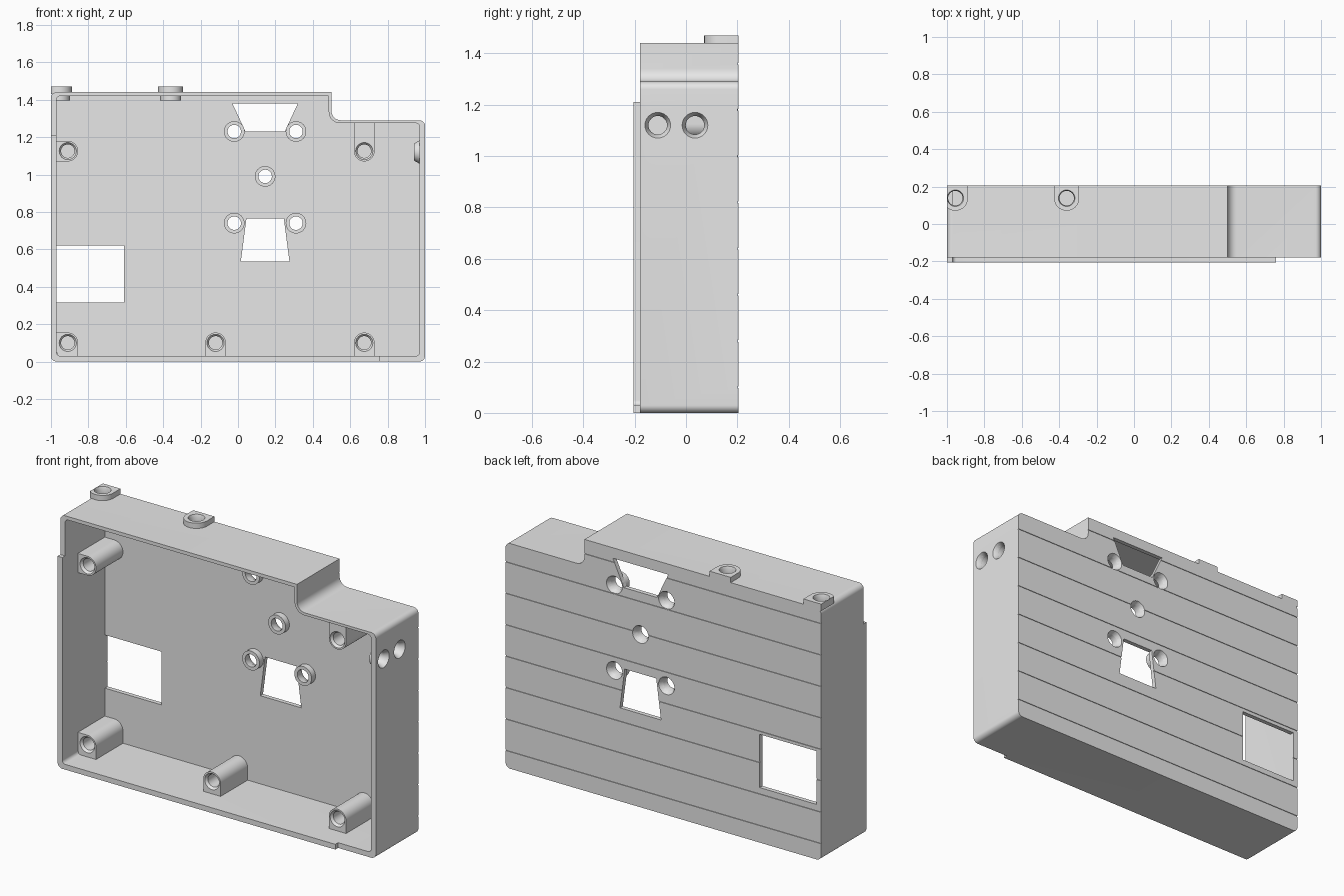
import bpy, bmesh
from math import pi, sin, cos
from mathutils import Vector

if "Cube" in bpy.data.objects:
    bpy.data.objects.remove(bpy.data.objects["Cube"], do_unlink=True)

grey = bpy.data.materials.new("light_grey")
grey.use_nodes = True
grey.diffuse_color = (0.8, 0.8, 0.8, 1)
grey.node_tree.nodes["Principled BSDF"].inputs["Base Color"].default_value = (0.8, 0.8, 0.8, 1)

BACK, INNER_BACK, FRONT, RIM = 0.205, 0.18, -0.18, -0.205
WALL = 0.03


def solid(name, rings):
    """Closed skin through a list of equal rings of points."""
    bm = bmesh.new()
    loops = [[bm.verts.new(p) for p in ring] for ring in rings]
    n = len(loops[0])
    for a, b in zip(loops, loops[1:]):
        for i in range(n):
            j = (i + 1) % n
            bm.faces.new((a[i], a[j], b[j], b[i]))
    bm.faces.new(loops[0])
    bm.faces.new(loops[-1])
    bmesh.ops.recalc_face_normals(bm, faces=bm.faces)
    mesh = bpy.data.meshes.new(name)
    bm.to_mesh(mesh)
    bm.free()
    mesh.materials.append(grey)
    obj = bpy.data.objects.new(name, mesh)
    bpy.context.collection.objects.link(obj)
    return obj


def prism(name, outline, start, end, axis="y"):
    place = (lambda u, v, t: (u, t, v)) if axis == "y" else (lambda u, v, t: (u, v, t))
    return solid(name, [[place(u, v, t) for u, v in outline] for t in (start, end)])


def box(name, x, y, z):
    return prism(name, [(x[0], z[0]), (x[1], z[0]), (x[1], z[1]), (x[0], z[1])], *y)


def lathe(name, centre, axis, profile, sides=32):
    """Turned solid; profile is (distance along axis, radius)."""
    axis, centre = Vector(axis), Vector(centre)
    u = axis.orthogonal().normalized()
    v = axis.cross(u)
    turns = [2 * pi * i / sides for i in range(sides)]
    return solid(name, [[centre + axis * t + (u * cos(a) + v * sin(a)) * r for a in turns]
                        for t, r in profile])


def rounded(corners, steps=8):
    """Right-angled outline from (u, v, corner radius)."""
    out = []
    for i, (u, v, r) in enumerate(corners):
        p = Vector((u, v))
        if r == 0:
            out.append((u, v))
            continue
        before = (Vector(corners[i - 1][:2]) - p).normalized()
        after = (Vector(corners[(i + 1) % len(corners)][:2]) - p).normalized()
        c = p + r * (before + after)
        for k in range(steps + 1):
            a = pi / 2 * k / steps
            out.append(tuple(c - r * (after * cos(a) + before * sin(a))))
    return out


def d_shape(u, v, r, toward, reach, steps=20):
    """Half circle with a straight block running toward a wall."""
    c, d = Vector((u, v)), Vector(toward)
    side = Vector((-d.y, d.x))
    arc = [c + r * (side * cos(pi * k / steps) - d * sin(pi * k / steps)) for k in range(steps + 1)]
    return [tuple(p) for p in arc + [c - side * r + d * reach, c + side * r + d * reach]]


def boolean(obj, others, operation="DIFFERENCE"):
    bpy.context.view_layer.objects.active = obj
    for other in others:
        mod = obj.modifiers.new(operation, "BOOLEAN")
        mod.operation, mod.solver, mod.object = operation, "EXACT", other
        bpy.ops.object.modifier_apply(modifier=mod.name)
        bpy.data.objects.remove(other, do_unlink=True)


# Hollow case with a stepped top
case = prism("case", rounded([(-1, 0, .03), (1, 0, .03), (1, 1.29, .03), (.5, 1.29, .05),
                              (.5, 1.44, 0), (-1, 1.44, .03)]), RIM, BACK)
w = WALL
cavity = prism("cavity", rounded([(w - 1, w, .02), (1 - w, w, .02), (1 - w, 1.275, .02), (.485, 1.275, .06),
                                  (.485, 1.42, 0), (w - 1, 1.42, .02)]), -0.4, INNER_BACK)
boolean(case, [cavity])

# The raised rim stays only along the bottom and the lower left edge
boolean(case, [box("rim_cut_side", (.76, 1.2), (-.4, FRONT), (-.2, 1.7)),
               box("rim_cut_top", (-1.2, 1.2), (-.4, FRONT), (1.21, 1.7))])

# Windows through the back
boolean(case, [
    box("window", (-.97, -.61), (.1, .3), (.315, .62)),
    prism("upper_slot", [(.04, 1.23), (.25, 1.23), (.32, 1.38), (-.03, 1.38)], .1, .3),
    prism("lower_slot", [(.015, .535), (.275, .535), (.245, .765), (.045, .765)], .1, .3)])

# Fine grooves between the back planks
boolean(case, [box("groove", (-1.2, 1.2), (BACK - .004, .3), (.1 + .18 * k - .003, .1 + .18 * k + .003))
               for k in range(8)])

# Short sleeves around the countersunk holes of the back
for x, z in [(-.02, 1.23), (.31, 1.23), (.145, .99), (-.02, .74), (.31, .74)]:
    sleeve = lathe("back_sleeve", (x, 0, z), (0, 1, 0), [(.145, .055), (.203, .055)])
    for part in (case, sleeve):
        boolean(part, [lathe("hole", (x, 0, z), (0, 1, 0),
                             [(.1, .036), (.175, .036), (BACK, .05), (.25, .05)])])

# Screw posts joined to the nearest walls
left, down, up = (-1, 0), (0, -1), (0, 1)
for x, z, walls in [(-.91, 1.125, [(left, .075)]), (.675, 1.125, [(up, .155)]),
                    (-.91, .1, [(left, .075), (down, .085)]),
                    (-.12, .1, [(down, .085)]), (.675, .1, [(down, .085)])]:
    blocks = [prism("screw_post", d_shape(x, z, .055, d, reach), -.064, .19) for d, reach in walls]
    post = blocks[0]
    boolean(post, blocks[1:], "UNION")
    boolean(post, [lathe("hole", (x, 0, z), (0, 1, 0),
                         [(-.1, .046), (-.064, .046), (-.05, .036), (.15, .036)])])

# Lugs on the top edge, with a thinner block under the wall
for x in (-.955, -.36):
    lug = prism("top_lug", [(max(u, -1), v) for u, v in d_shape(x, .138, .067, up, BACK - .138)],
                1.43, 1.47, "z")
    under = prism("under_lug", [(max(u, -.985), v) for u, v in d_shape(x, .138, .056, up, .055)],
                  1.395, 1.435, "z")
    for part in (case, lug, under):
        boolean(part, [lathe("hole", (x, .138, 0), (0, 0, 1),
                             [(1.3, .039), (1.455, .039), (1.47, .044), (1.6, .044)])])

# Cable holes in the left side wall, with tapered collars inside
for y in (-.11, .035):
    collar = lathe("side_collar", (0, y, 1.12), (1, 0, 0), [(.94, .045), (.975, .065), (.985, .065)])
    for part in (case, collar):
        boolean(part, [lathe("hole", (0, y, 1.12), (1, 0, 0),
                             [(.9, .036), (.975, .036), (1, .05), (1.1, .05)])])

# Soft rounds, crisp edges
bpy.ops.object.select_all(action="DESELECT")
for obj in bpy.context.collection.objects:
    if obj.type == "MESH" and grey.name in obj.data.materials:
        obj.select_set(True)
bpy.context.view_layer.objects.active = case
bpy.ops.object.shade_smooth_by_angle(angle=pi / 6)
